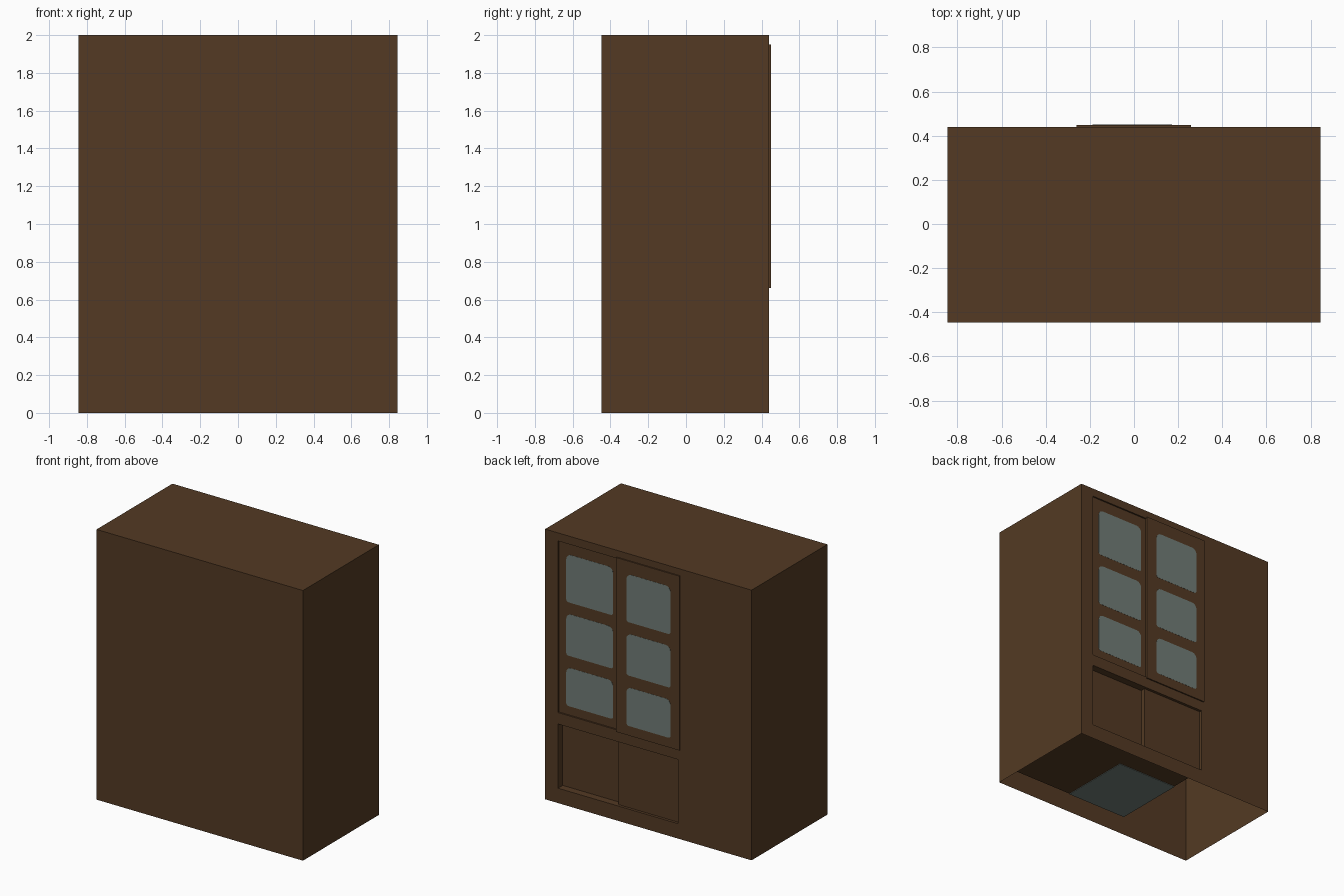
import bpy, bmesh, math

if "Cube" in bpy.data.objects:
    bpy.data.objects.remove(bpy.data.objects["Cube"])


def material(name, rgb):
    m = bpy.data.materials.new(name)
    m.diffuse_color = (*rgb, 1)
    m.use_nodes = True
    m.node_tree.nodes["Principled BSDF"].inputs["Base Color"].default_value = m.diffuse_color
    return m


WOOD = material("dark wood", (0.087, 0.042, 0.017))
GLASS = material("pale glass", (0.165, 0.205, 0.185))


def finish(name, bm, mat):
    me = bpy.data.meshes.new(name)
    bm.to_mesh(me)
    bm.free()
    me.materials.append(mat)
    ob = bpy.data.objects.new(name, me)
    bpy.context.collection.objects.link(ob)
    return ob


def quad(bm, *pts):
    return bm.faces.new([bm.verts.new(p) for p in pts])


def box(name, x0, x1, y0, y1, z0, z1, mat=WOOD):
    bm = bmesh.new()
    bmesh.ops.create_cube(bm, size=1)
    for v in bm.verts:
        v.co = (x1 if v.co.x > 0 else x0,
                y1 if v.co.y > 0 else y0,
                z1 if v.co.z > 0 else z0)
    return finish(name, bm, mat)


# Main dimensions
W, FRONT, BACK, H = 0.845, -0.447, 0.44, 2.0
OX0, OX1 = -0.243, 0.74            # openings, left to right
LOW, HIGH = (0.11, 0.585), (0.67, 1.94)   # openings, bottom to top
DEEP = -0.40                       # rear of the compartments

# Carcass: thin shell, open underneath, with two openings in the +y wall
bm = bmesh.new()
quad(bm, (-W, FRONT, 0), (W, FRONT, 0), (W, FRONT, H), (-W, FRONT, H))
quad(bm, (-W, FRONT, H), (W, FRONT, H), (W, BACK, H), (-W, BACK, H))
quad(bm, (W, FRONT, 0), (W, BACK, 0), (W, BACK, H), (W, FRONT, H))
quad(bm, (-W, BACK, 0), (-W, FRONT, 0), (-W, FRONT, H), (-W, BACK, H))
xs = [-W, OX0, OX1, W]
zs = [0, *LOW, *HIGH, H]
for i in range(3):
    for j in range(5):
        if i == 1 and j in (1, 3):
            continue
        a, b, c, d = xs[i], xs[i + 1], zs[j], zs[j + 1]
        quad(bm, (b, BACK, c), (a, BACK, c), (a, BACK, d), (b, BACK, d))
bmesh.ops.remove_doubles(bm, verts=bm.verts, dist=1e-5)
finish("cabinet_shell", bm, WOOD)


# Compartments behind the openings, faces turned inwards
def compartment(name, z0, z1):
    bm = bmesh.new()
    bmesh.ops.create_cube(bm, size=1)
    for v in bm.verts:
        v.co = (OX1 if v.co.x > 0 else OX0,
                BACK if v.co.y > 0 else DEEP,
                z1 if v.co.z > 0 else z0)
    mouth = [f for f in bm.faces if f.calc_center_median().y > BACK - 0.001]
    bmesh.ops.delete(bm, geom=mouth, context='FACES')
    bmesh.ops.reverse_faces(bm, faces=bm.faces)
    finish(name, bm, WOOD)


compartment("lower_compartment", *LOW)
compartment("upper_compartment", *HIGH)

# Pane set under the lower compartment floor
box("underside_pane", OX0, 0.25, DEEP, 0.147, 0.105, 0.109, GLASS)

# Lower sliding panels, one behind the other
box("lower_rear_panel", 0.22, OX1, 0.355, 0.385, *LOW)
box("lower_front_panel", OX0, 0.257, 0.386, 0.42, *LOW)

# Upper sliding doors
box("upper_rear_door", 0.2, OX1, 0.40, 0.429, *HIGH)
box("upper_front_door", -0.26, 0.258, 0.43, 0.449, 0.66, 1.95)


# Window panes with rounded corners, softer at the top
def pane(name, x0, x1, z0, z1, y):
    bm = bmesh.new()
    pts = []
    for cx, cz, start, r in ((x1, z1, 0, 0.04), (x0, z1, 90, 0.04),
                             (x0, z0, 180, 0.018), (x1, z0, 270, 0.018)):
        mx = cx - r if cx == x1 else cx + r
        mz = cz - r if cz == z1 else cz + r
        for k in range(5):
            t = math.radians(start + 22.5 * k)
            pts.append((mx + r * math.cos(t), y - 0.001, mz + r * math.sin(t)))
    f = bm.faces.new([bm.verts.new(p) for p in pts])
    ext = bmesh.ops.extrude_face_region(bm, geom=[f])
    for v in ext["geom"]:
        if isinstance(v, bmesh.types.BMVert):
            v.co.y += 0.002
    bmesh.ops.recalc_face_normals(bm, faces=bm.faces)
    finish(name, bm, GLASS)


for row, (z0, z1) in enumerate(((0.735, 1.02), (1.108, 1.417), (1.503, 1.857))):
    pane(f"rear_door_pane_{row}", 0.297, 0.68, z0, z1, 0.429)
    pane(f"front_door_pane_{row}", -0.188, 0.173, z0 - 0.004, z1 - 0.004, 0.449)
